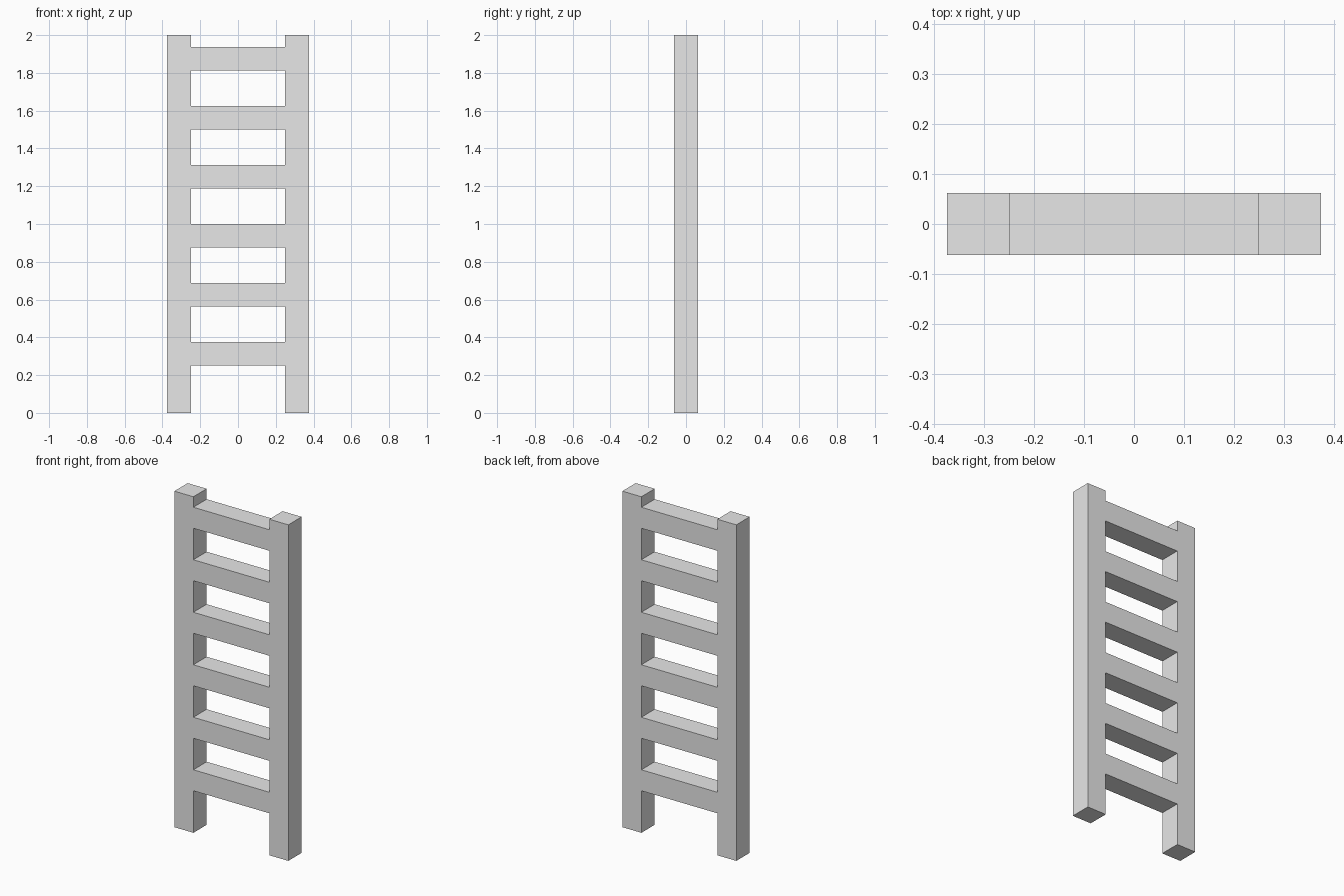
import bpy
import bmesh
from mathutils import Matrix

cube = bpy.data.objects.get("Cube")
if cube:
    bpy.data.objects.remove(cube, do_unlink=True)

THICK = 0.125        # square section of every bar
HEIGHT = 2.0
RAIL_X = 0.3125      # rail centre line
RUNG_LENGTH = 0.5
RUNG_COUNT = 6
FIRST_RUNG = 0.3125  # centre height, also the rung spacing

grey = bpy.data.materials.new("plain_grey")
grey.use_nodes = True
colour = (0.8, 0.8, 0.8, 1.0)
grey.diffuse_color = colour
grey.node_tree.nodes["Principled BSDF"].inputs["Base Color"].default_value = colour


def make_bar(name, size, location, open_ends=False):
    """Square bar; open_ends drops the hidden faces that meet the rails."""
    bm = bmesh.new()
    bmesh.ops.create_cube(bm, size=1.0, matrix=Matrix.Diagonal((*size, 1.0)))
    bm.normal_update()
    if open_ends:
        ends = [f for f in bm.faces if abs(f.normal.x) > 0.9]
        bmesh.ops.delete(bm, geom=ends, context='FACES_ONLY')
    mesh = bpy.data.meshes.new(name)
    bm.to_mesh(mesh)
    bm.free()
    mesh.materials.append(grey)
    obj = bpy.data.objects.new(name, mesh)
    obj.location = location
    bpy.context.collection.objects.link(obj)
    return obj


# Upright rails
for name, side in (("left_rail", 1), ("right_rail", -1)):
    make_bar(name, (THICK, THICK, HEIGHT), (side * RAIL_X, 0, HEIGHT / 2))

# Evenly spaced rungs between the rails
for i in range(RUNG_COUNT):
    make_bar(f"rung_{i + 1}", (RUNG_LENGTH, THICK, THICK),
             (0, 0, FIRST_RUNG * (i + 1)), open_ends=True)
